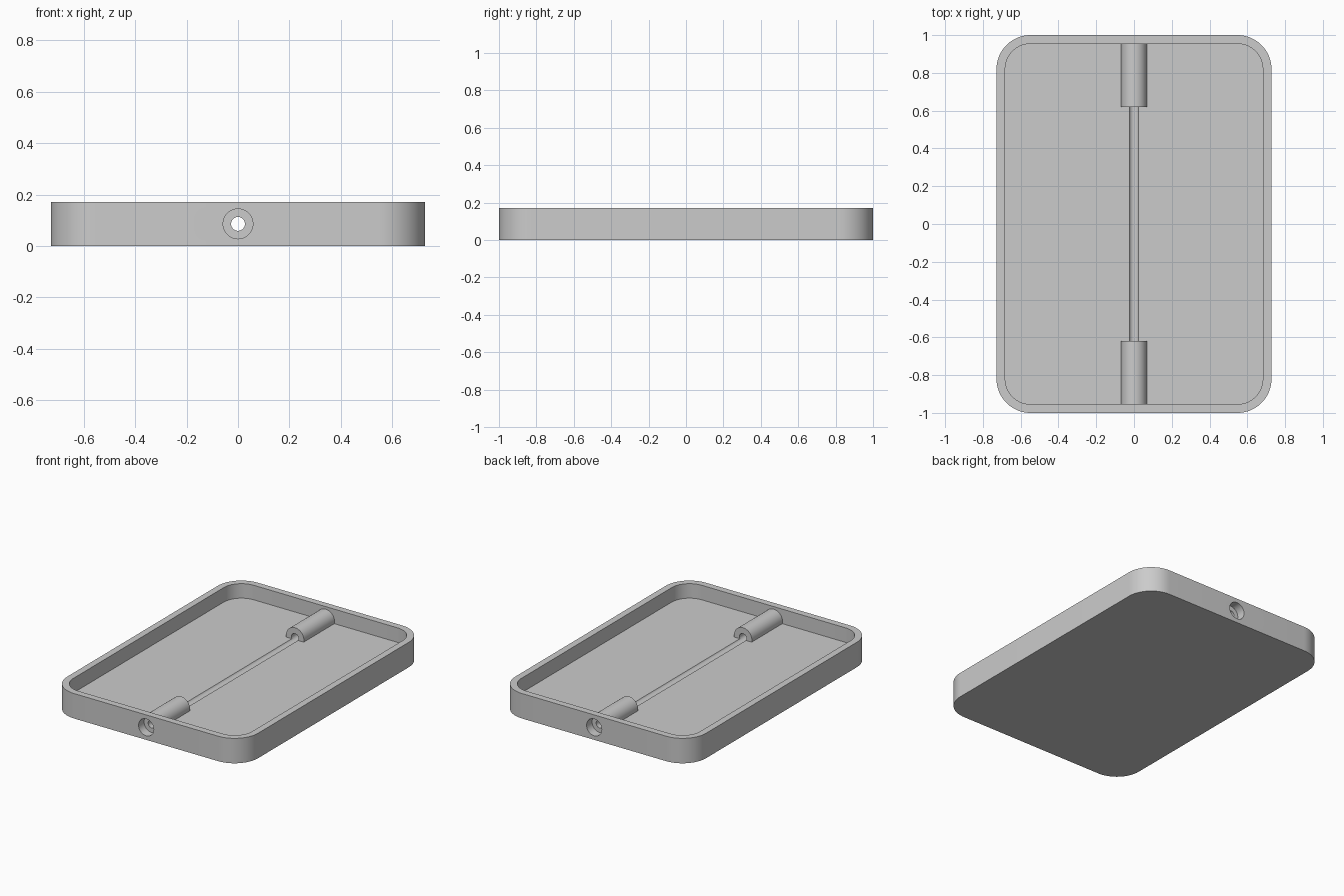
import bpy, bmesh
from math import cos, sin, pi
from mathutils import Matrix

if "Cube" in bpy.data.objects:
    bpy.data.objects.remove(bpy.data.objects["Cube"], do_unlink=True)

HALF_X, HALF_Y, HEIGHT = 0.728, 1.0, 0.172
WALL, CORNER, FLOOR = 0.046, 0.18, 0.072
AXIS_Z = HEIGHT / 2

grey = bpy.data.materials.new("plain_grey")
grey.use_nodes = True
grey.diffuse_color = (0.6, 0.6, 0.6, 1)
grey.node_tree.nodes["Principled BSDF"].inputs["Base Color"].default_value = (0.6, 0.6, 0.6, 1)


def finish(name, bm):
    bmesh.ops.recalc_face_normals(bm, faces=bm.faces)
    mesh = bpy.data.meshes.new(name)
    bm.to_mesh(mesh)
    bm.free()
    mesh.materials.append(grey)
    obj = bpy.data.objects.new(name, mesh)
    bpy.context.collection.objects.link(obj)
    return obj


def rounded_slab(name, hx, hy, radius, z0, z1, steps=16):
    """Rounded rectangle extruded from z0 to z1."""
    bm = bmesh.new()
    ring = []
    for k, (sx, sy) in enumerate([(1, 1), (-1, 1), (-1, -1), (1, -1)]):
        for i in range(steps + 1):
            a = (k + i / steps) * pi / 2
            ring.append(bm.verts.new((sx * (hx - radius) + radius * cos(a),
                                      sy * (hy - radius) + radius * sin(a), z0)))
    base = bm.faces.new(ring)
    top = bmesh.ops.extrude_face_region(bm, geom=[base])
    verts = [v for v in top["geom"] if isinstance(v, bmesh.types.BMVert)]
    bmesh.ops.translate(bm, verts=verts, vec=(0, 0, z1 - z0))
    return finish(name, bm)


def rod(name, radius, y0, y1, sides=48):
    """Cylinder along y at the bore height."""
    bm = bmesh.new()
    place = Matrix.Translation((0, (y0 + y1) / 2, AXIS_Z)) @ Matrix.Rotation(pi / 2, 4, "X")
    bmesh.ops.create_cone(bm, cap_ends=True, segments=sides, radius1=radius,
                          radius2=radius, depth=abs(y1 - y0), matrix=place)
    return finish(name, bm)


def combine(target, tool, operation):
    tool.hide_render = True
    mod = target.modifiers.new(operation.lower(), "BOOLEAN")
    mod.operation, mod.solver, mod.object = operation, "EXACT", tool
    bpy.context.view_layer.objects.active = target
    bpy.ops.object.modifier_apply(modifier=mod.name)
    bpy.data.objects.remove(tool, do_unlink=True)


# Open tray with a raised rim
tray = rounded_slab("tray", HALF_X, HALF_Y, CORNER, 0, HEIGHT)
pocket = rounded_slab("pocket_cutter", HALF_X - WALL, HALF_Y - WALL,
                      CORNER - WALL, FLOOR, HEIGHT + 0.1)
combine(tray, pocket, "DIFFERENCE")

# Round bosses inside both end walls
for side in (-1, 1):
    combine(tray, rod("boss", 0.068, side * 0.62, side * 0.975), "UNION")

# Long bore, which also leaves the groove in the floor
combine(tray, rod("bore_cutter", 0.027, -1.1, 1.1), "DIFFERENCE")

# Wider recesses on the outside of both ends
for side in (-1, 1):
    combine(tray, rod("recess_cutter", 0.058, side * 0.94, side * 1.1), "DIFFERENCE")

bpy.ops.object.select_all(action="DESELECT")
tray.select_set(True)
bpy.context.view_layer.objects.active = tray
bpy.ops.object.shade_smooth_by_angle(angle=pi / 6)
